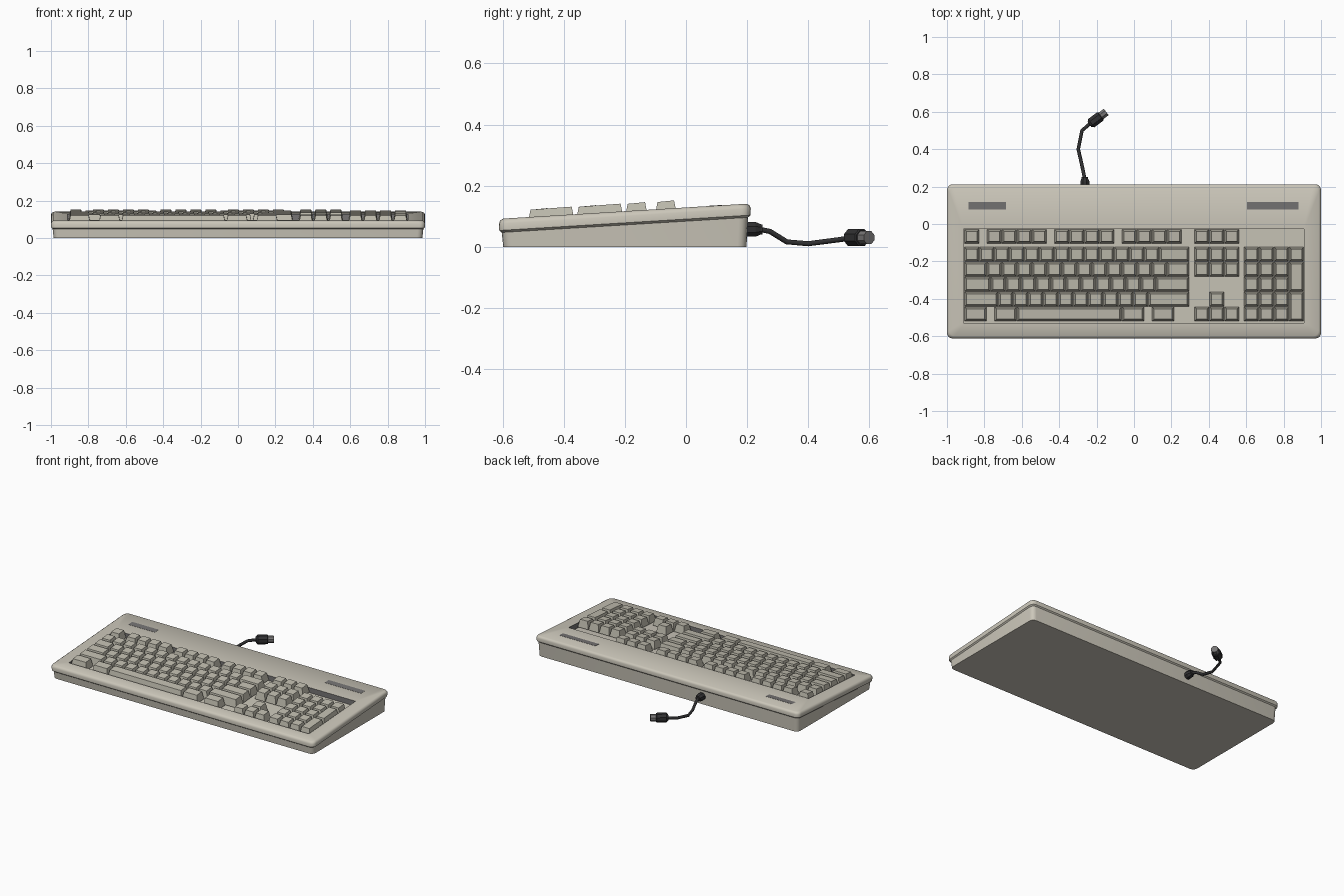
import bpy, bmesh, math
from mathutils import Vector

if "Cube" in bpy.data.objects:
    bpy.data.objects.remove(bpy.data.objects["Cube"])


def material(name, rgb):
    m = bpy.data.materials.new(name)
    m.diffuse_color = (*rgb, 1)
    m.use_nodes = True
    m.node_tree.nodes["Principled BSDF"].inputs["Base Color"].default_value = m.diffuse_color
    return m


CASE = material("case_beige", (0.60, 0.57, 0.49))
KEY = material("key_beige", (0.53, 0.51, 0.43))
GREY = material("dark_grey", (0.18, 0.175, 0.175))
BLACK = material("cable_black", (0.03, 0.03, 0.032))


def top_z(y):
    """Height of the sloping top surface."""
    return 0.092 + (y + 0.6) * 0.061


def rounded_rect(x0, x1, y0, y1, r, seg=4):
    pts = []
    for cx, cy, a in ((x1 - r, y1 - r, 0), (x0 + r, y1 - r, 90),
                      (x0 + r, y0 + r, 180), (x1 - r, y0 + r, 270)):
        for i in range(seg + 1):
            t = math.radians(a + 90 * i / seg)
            pts.append((cx + r * math.cos(t), cy + r * math.sin(t)))
    return pts


def loft(bm, rings, cap_start=True, cap_end=True):
    vs = [[bm.verts.new(p) for p in ring] for ring in rings]
    n = len(vs[0])
    for a, b in zip(vs, vs[1:]):
        for i in range(n):
            j = (i + 1) % n
            bm.faces.new((a[i], a[j], b[j], b[i]))
    if cap_start:
        bm.faces.new(vs[0][::-1])
    if cap_end:
        bm.faces.new(vs[-1])


def finish(bm, name, mat, smooth=None, fix=True):
    if fix:
        bmesh.ops.recalc_face_normals(bm, faces=bm.faces[:])
    me = bpy.data.meshes.new(name)
    bm.to_mesh(me)
    bm.free()
    ob = bpy.data.objects.new(name, me)
    bpy.context.collection.objects.link(ob)
    me.materials.append(mat)
    if smooth:
        bpy.ops.object.select_all(action='DESELECT')
        ob.select_set(True)
        bpy.context.view_layer.objects.active = ob
        bpy.ops.object.shade_smooth_by_angle(angle=math.radians(smooth))
    return ob


def sloped(pts, dz):
    return [(x, y, top_z(y) + dz) for x, y in pts]


# case: flat base, overhanging lid lip, rounded top edge, opening for the keys
def outline(inset):
    return rounded_rect(-1 + inset, 1 - inset, -0.612 + inset, 0.212 - inset, 0.03)


WELL = rounded_rect(-0.912, 0.909, -0.53, -0.025, 0.004)
bm = bmesh.new()
loft(bm, [[(x, y, 0) for x, y in outline(0.014)],
          sloped(outline(0.009), -0.045), sloped(outline(0.001), -0.038),
          sloped(outline(0), -0.016), sloped(outline(0.004), -0.006),
          sloped(outline(0.013), 0), sloped(WELL, 0)], cap_end=False)
finish(bm, "case", CASE, 40, fix=False)

# well walls and plate under the keys
FLOOR = -0.035
bm = bmesh.new()
loft(bm, [sloped(WELL, 0), sloped(WELL, FLOOR)], False, False)
finish(bm, "key_well_wall", GREY, fix=False)
bm = bmesh.new()
bm.faces.new([bm.verts.new(p) for p in sloped(WELL, FLOOR)])
finish(bm, "key_plate", CASE, fix=False)

# label strips on the rear deck
for name, x0, x1 in (("left_label", -0.885, -0.685), ("right_label", 0.605, 0.88)):
    bm = bmesh.new()
    r = rounded_rect(x0, x1, 0.077, 0.118, 0.002, 1)
    loft(bm, [sloped(r, -0.004), sloped(r, 0.001)])
    finish(bm, name, GREY)

# keys: (column, width) in key units, row by row from the back
U, LEFT = 0.0802, -0.907
ROWS = [(-0.103, -0.029), (-0.201, -0.124), (-0.281, -0.204),
        (-0.361, -0.284), (-0.441, -0.364), (-0.519, -0.444)]


def run(start, count):
    return [(start + i, 1) for i in range(count)]


NAV, PAD = 15.33, 18.64
layout = [
    [(0, 1)] + run(1.5, 4) + run(6, 4) + run(10.5, 4) + run(NAV, 3),
    run(0, 13) + [(13, 2)] + run(NAV, 3) + run(PAD, 4),
    [(0, 1.5)] + run(1.5, 12) + [(13.5, 1.5)] + run(NAV, 3) + run(PAD, 3),
    [(0, 1.75)] + run(1.75, 11) + [(12.75, 2.25)] + run(PAD, 3),
    [(0, 2.25)] + run(2.25, 10) + [(12.25, 2.75), (NAV + 1, 1)] + run(PAD, 3),
    [(0, 1.5), (2, 1.5), (3.5, 7), (10.5, 1.5), (12.5, 1.5)] + run(NAV, 3) + run(PAD, 3),
]


def key(bm, col, width, y0, y1):
    x0, x1 = LEFT + col * U + 0.0015, LEFT + (col + width) * U - 0.0015
    base = [(x0, y0), (x1, y0), (x1, y1), (x0, y1)]
    t = 0.010
    top = [(x0 + t, y0 + t), (x1 - t, y0 + t), (x1 - t, y1 - t), (x0 + t, y1 - t)]
    ring = [(x, y, top_z(y) + (0.0235 if i < 2 else 0.0255)) for i, (x, y) in enumerate(top)]
    loft(bm, [sloped(base, FLOOR + 0.008), ring])


bm = bmesh.new()
for (y0, y1), keys in zip(ROWS, layout):
    for col, width in keys:
        key(bm, col, width, y0, y1)
for front, back in ((3, 2), (5, 4)):  # double-height number pad keys
    key(bm, PAD + 3, 1, ROWS[front][0], ROWS[back][1])
finish(bm, "keys", KEY)


# round parts along a direction: profile of (distance, radius)
def turned(name, origin, direction, profile, mat, sides=8):
    d = Vector(direction).normalized()
    side = d.cross(Vector((0, 0, 1))).normalized()
    up = side.cross(d)
    bm = bmesh.new()
    rings = []
    for s, r in profile:
        rings.append([Vector(origin) + d * s
                      + side * (r * math.cos(2 * math.pi * (i + 0.5) / sides))
                      + up * (r * math.sin(2 * math.pi * (i + 0.5) / sides))
                      for i in range(sides)])
    loft(bm, rings)
    return finish(bm, name, mat)


turned("strain_relief", (-0.263, 0.19, 0.057), (0, 1, 0),
       [(0, 0.026), (0.038, 0.026), (0.055, 0.018), (0.06, 0.018)], BLACK)

# cable
path = [(-0.263, 0.24, 0.057), (-0.27, 0.275, 0.05), (-0.282, 0.33, 0.016),
        (-0.298, 0.40, 0.010), (-0.278, 0.50, 0.023), (-0.225, 0.545, 0.03)]
cu = bpy.data.curves.new("cable", 'CURVE')
cu.dimensions = '3D'
cu.bevel_depth = 0.0095
cu.bevel_resolution = 1
cu.use_fill_caps = True
sp = cu.splines.new('POLY')
sp.points.add(len(path) - 1)
for p, co in zip(sp.points, path):
    p.co = (*co, 1)
cu.materials.append(BLACK)
bpy.context.collection.objects.link(bpy.data.objects.new("cable", cu))

# plug with thinner tip
aim = (0.8, 0.6, 0)
turned("plug_body", (-0.238, 0.532, 0.030), aim,
       [(0, 0.018), (0.012, 0.030), (0.072, 0.030), (0.076, 0.026)], BLACK)
turned("plug_tip", (-0.238, 0.532, 0.030), aim,
       [(0.07, 0.023), (0.112, 0.023)], GREY)
